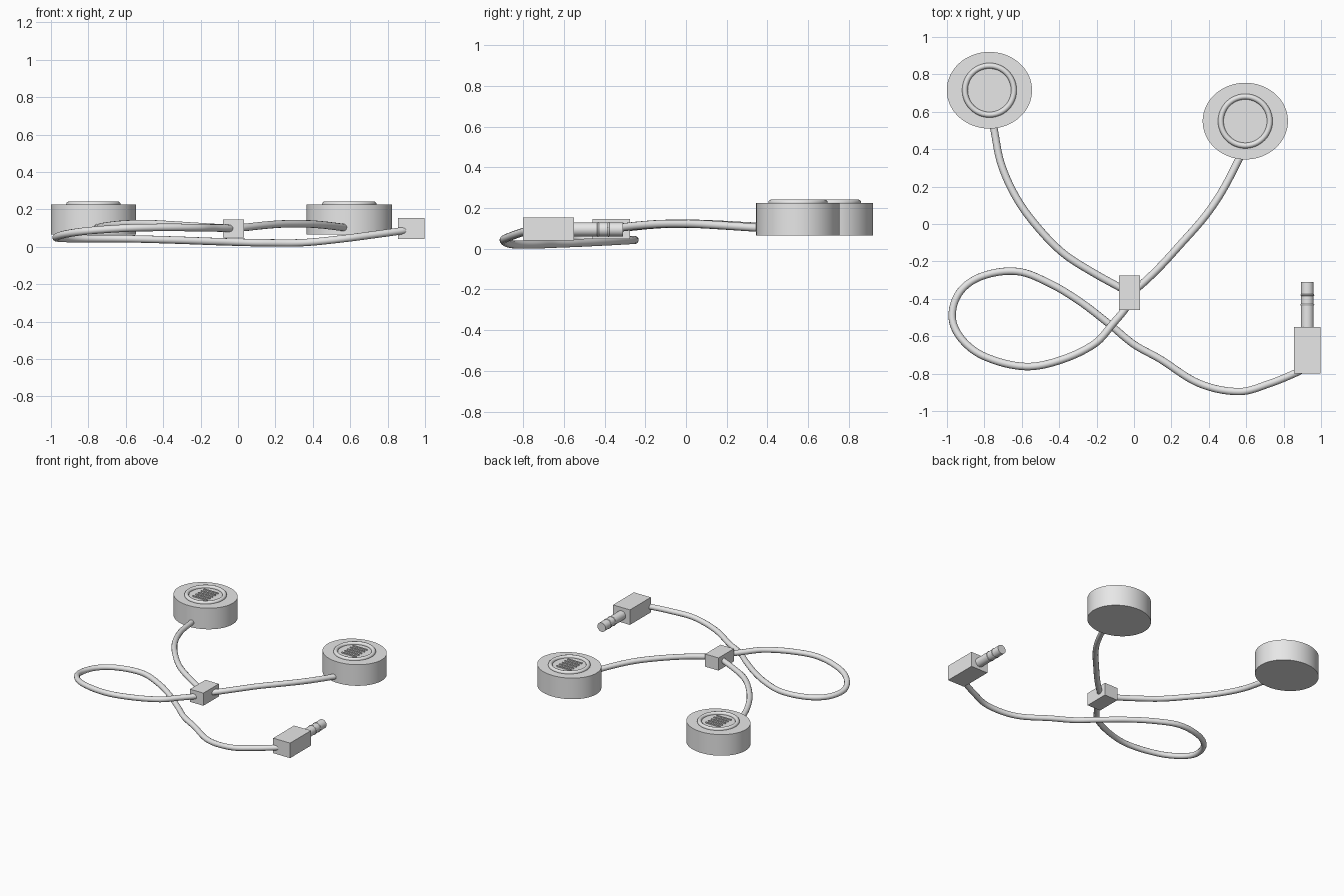
import bpy, math
from mathutils import Vector

if "Cube" in bpy.data.objects:
    bpy.data.objects.remove(bpy.data.objects["Cube"])

grey = bpy.data.materials.new("light grey")
grey.diffuse_color = (0.8, 0.8, 0.8, 1)
grey.use_nodes = True
grey.node_tree.nodes["Principled BSDF"].inputs["Base Color"].default_value = grey.diffuse_color


def finish(name, smooth=True):
    ob = bpy.context.object
    ob.name = name
    ob.data.materials.append(grey)
    bpy.ops.object.transform_apply(location=False, rotation=True, scale=True)
    if smooth:
        bpy.ops.object.shade_smooth_by_angle(angle=math.radians(40))
    return ob


def box(name, loc, size):
    bpy.ops.mesh.primitive_cube_add(size=1, location=loc)
    bpy.context.object.scale = size
    return finish(name, False)


def cylinder(name, loc, radius, depth, rot=(0, 0, 0), scale=(1, 1, 1), sides=64):
    bpy.ops.mesh.primitive_cylinder_add(vertices=sides, radius=radius, depth=depth,
                                        location=loc, rotation=rot)
    bpy.context.object.scale = scale
    return finish(name)


def torus(name, loc, major, minor, rot=(0, 0, 0), scale=(1, 1, 1)):
    bpy.ops.mesh.primitive_torus_add(major_radius=major, minor_radius=minor, location=loc,
                                     rotation=rot, major_segments=48, minor_segments=12)
    bpy.context.object.scale = scale
    return finish(name)


def cable(name, points, radius=0.02):
    """Round tube through the points, converted to a mesh."""
    cu = bpy.data.curves.new(name, 'CURVE')
    cu.dimensions = '3D'
    cu.bevel_depth = radius
    cu.bevel_resolution = 4
    cu.resolution_u = 8
    cu.use_fill_caps = True
    sp = cu.splines.new('BEZIER')
    sp.bezier_points.add(len(points) - 1)
    n = len(points)
    for i, (bp, p) in enumerate(zip(sp.bezier_points, points)):
        # Smooth tangents from the neighbouring points
        p = Vector(p)
        a, b = Vector(points[max(i - 1, 0)]), Vector(points[min(i + 1, n - 1)])
        t = (b - a).normalized()
        bp.handle_left_type = bp.handle_right_type = 'FREE'
        bp.co = p
        bp.handle_left = p - t * (p - a).length / 3
        bp.handle_right = p + t * (b - p).length / 3
    ob = bpy.data.objects.new(name, cu)
    bpy.context.collection.objects.link(ob)
    bpy.ops.object.select_all(action='DESELECT')
    ob.select_set(True)
    bpy.context.view_layer.objects.active = ob
    bpy.ops.object.convert(target='MESH')
    return finish(name)


# Earpieces: oval drum, raised ring and five grille bars
for side, x, y in (("left", -0.773, 0.715), ("right", 0.595, 0.55)):
    cylinder(side + "_earpiece", (x, y, 0.145), 1, 0.16, scale=(0.228, 0.205, 1))
    torus(side + "_speaker_ring", (x, y, 0.227), 0.131, 0.015)
    for i in range(-2, 3):
        box(f"{side}_grille_bar_{i + 3}", (x, y + i * 0.033, 0.226), (0.12, 0.01, 0.014))

# Splitter block where the cables meet
box("splitter", (-0.025, -0.367, 0.097), (0.112, 0.185, 0.096))

# Plug: square body, round pin and two contact rings
box("plug_body", (0.927, -0.675, 0.097), (0.142, 0.25, 0.114))
turn = (math.pi / 2, 0, 0)
cylinder("plug_pin", (0.927, -0.44, 0.095), 0.034, 0.26, rot=turn, sides=32)
for i, y in enumerate((-0.38, -0.432)):
    torus(f"plug_contact_ring_{i + 1}", (0.927, y, 0.095), 0.032, 0.005, rot=turn)

# Cables
cable("left_cable", [
    (-0.77, 0.62, 0.1), (-0.75, 0.516, 0.102), (-0.71, 0.32, 0.11), (-0.623, 0.13, 0.12),
    (-0.5, -0.035, 0.124), (-0.37, -0.163, 0.118), (-0.21, -0.265, 0.108),
    (-0.078, -0.338, 0.1), (-0.03, -0.365, 0.098)])
cable("right_cable", [
    (0.6, 0.44, 0.1), (0.565, 0.355, 0.103), (0.467, 0.168, 0.115), (0.375, 0.035, 0.122),
    (0.243, -0.115, 0.122), (0.135, -0.233, 0.114), (0.035, -0.328, 0.103),
    (-0.02, -0.37, 0.098)])
cable("main_cable", [
    (-0.02, -0.4, 0.098), (-0.04, -0.445, 0.098), (-0.11, -0.53, 0.1), (-0.21, -0.64, 0.102),
    (-0.4, -0.73, 0.103), (-0.585, -0.762, 0.1), (-0.8, -0.708, 0.085),
    (-0.92, -0.617, 0.068), (-0.972, -0.5, 0.05), (-0.933, -0.366, 0.044),
    (-0.815, -0.28, 0.043), (-0.623, -0.254, 0.043), (-0.45, -0.318, 0.039),
    (-0.29, -0.414, 0.034), (-0.13, -0.537, 0.028), (0, -0.644, 0.024),
    (0.136, -0.72, 0.021), (0.35, -0.853, 0.022), (0.564, -0.896, 0.043),
    (0.725, -0.853, 0.064), (0.87, -0.794, 0.084), (0.91, -0.77, 0.09)])
